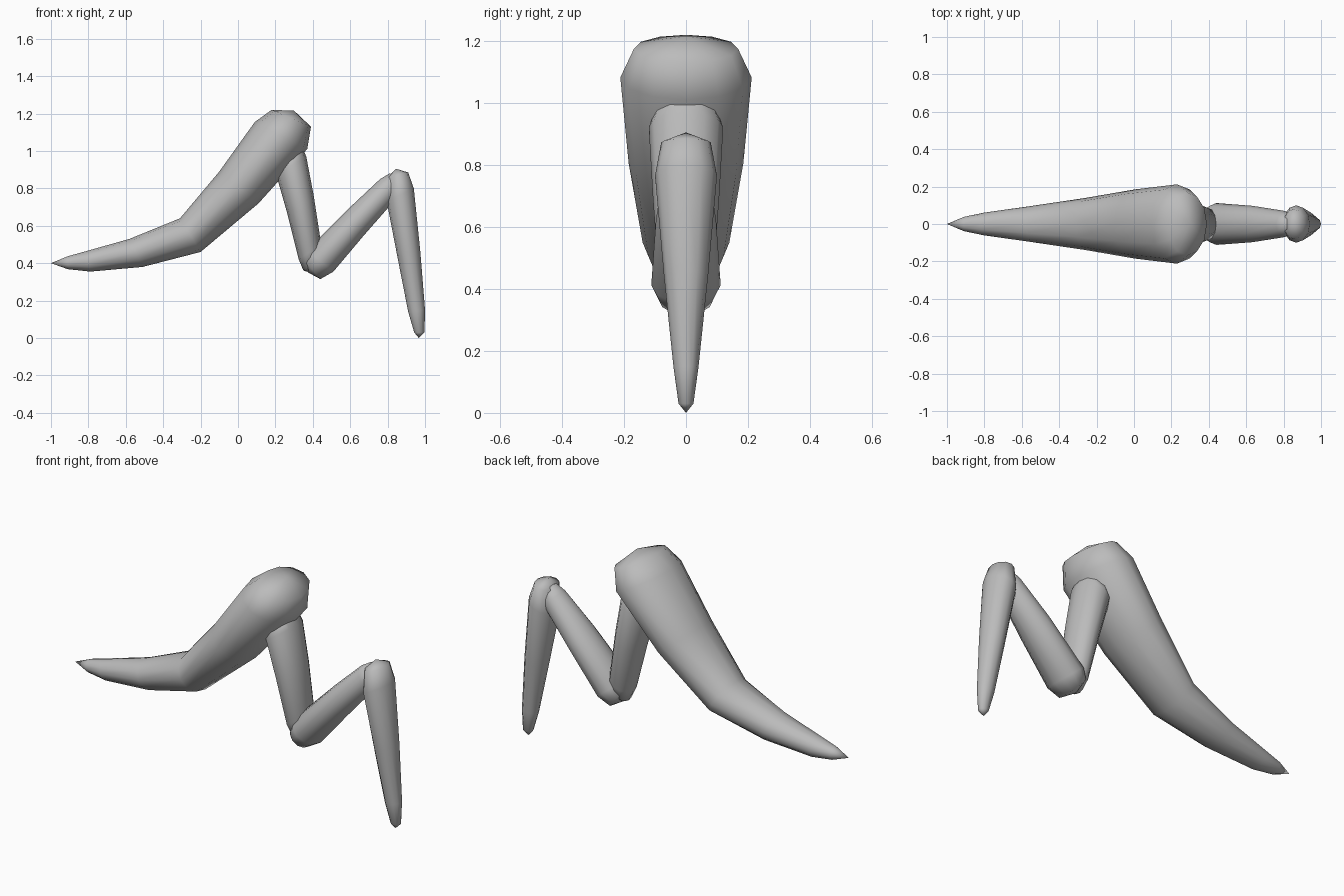
import bpy, bmesh, math
from mathutils import Vector

if "Cube" in bpy.data.objects:
    bpy.data.objects.remove(bpy.data.objects["Cube"])

SIDES = 12
grey = bpy.data.materials.new("plain grey")
grey.diffuse_color = (0.5, 0.5, 0.5, 1)
grey.use_nodes = True
grey.node_tree.nodes["Principled BSDF"].inputs["Base Color"].default_value = grey.diffuse_color


def limb(name, start, rings, end):
    """Loft elliptical rings (top x, z, bottom x, z, half width) between two tips."""
    bm = bmesh.new()
    loops = []
    for tx, tz, bx, bz, w in rings:
        top, bot = Vector((tx, 0, tz)), Vector((bx, 0, bz))
        mid, up = (top + bot) / 2, (top - bot) / 2
        loops.append([bm.verts.new(mid + up * math.cos(a) + Vector((0, w * math.sin(a), 0)))
                      for a in (2 * math.pi * i / SIDES for i in range(SIDES))])
    tips = [bm.verts.new((x, 0, z)) for x, z in (start, end)]
    for i in range(SIDES):
        j = (i + 1) % SIDES
        for a, b in zip(loops, loops[1:]):
            bm.faces.new((a[i], a[j], b[j], b[i]))
        bm.faces.new((tips[0], loops[0][j], loops[0][i]))
        bm.faces.new((tips[1], loops[-1][i], loops[-1][j]))
    bmesh.ops.recalc_face_normals(bm, faces=bm.faces)
    mesh = bpy.data.meshes.new(name)
    bm.to_mesh(mesh)
    bm.free()
    mesh.materials.append(grey)
    obj = bpy.data.objects.new(name, mesh)
    bpy.context.collection.objects.link(obj)
    bpy.ops.object.select_all(action='DESELECT')
    obj.select_set(True)
    bpy.context.view_layer.objects.active = obj
    bpy.ops.object.shade_smooth_by_angle(angle=math.radians(60))


# Large bent base segment, tail tip to rounded shoulder
limb("base_segment", (-1.0, 0.40), [
    (-0.91, 0.437, -0.91, 0.368, 0.038),
    (-0.82, 0.462, -0.79, 0.355, 0.06),
    (-0.58, 0.53, -0.51, 0.38, 0.097),
    (-0.31, 0.64, -0.20, 0.46, 0.14),
    (-0.10, 0.89, 0.11, 0.72, 0.185),
    (0.09, 1.155, 0.37, 1.01, 0.212),
    (0.18, 1.22, 0.39, 1.13, 0.168)], (0.30, 1.215))

# Upper segment hanging from the shoulder
limb("upper_segment", (0.25, 1.03), [
    (0.34, 1.03, 0.20, 0.98, 0.09),
    (0.365, 0.97, 0.205, 0.87, 0.12),
    (0.405, 0.76, 0.265, 0.66, 0.108),
    (0.445, 0.50, 0.325, 0.42, 0.09),
    (0.43, 0.42, 0.35, 0.36, 0.06)], (0.385, 0.35))

# Middle segment rising from the knee
limb("middle_segment", (0.375, 0.35), [
    (0.35, 0.42, 0.44, 0.315, 0.088),
    (0.37, 0.47, 0.51, 0.355, 0.112),
    (0.60, 0.70, 0.67, 0.545, 0.097),
    (0.76, 0.85, 0.85, 0.75, 0.07),
    (0.81, 0.88, 0.87, 0.81, 0.05)], (0.86, 0.86))

# Lower segment tapering to the ground
limb("lower_segment", (0.845, 0.905), [
    (0.91, 0.885, 0.80, 0.86, 0.08),
    (0.94, 0.80, 0.795, 0.73, 0.10),
    (0.975, 0.46, 0.855, 0.42, 0.071),
    (1.0, 0.15, 0.91, 0.14, 0.04),
    (0.997, 0.03, 0.942, 0.03, 0.024)], (0.967, 0.0))
